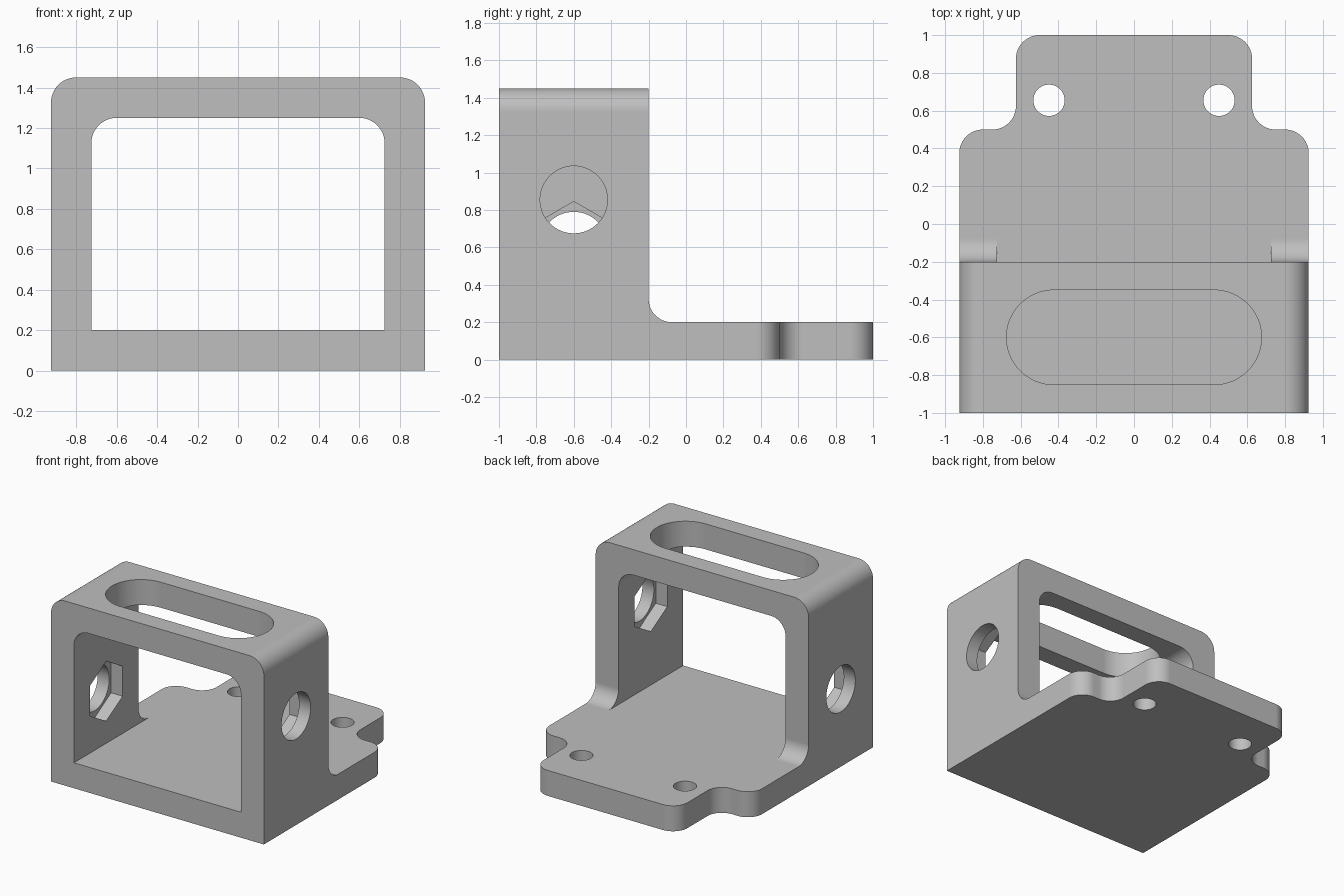
import bpy
import bmesh
from math import sin, cos, pi
from mathutils import Vector

if "Cube" in bpy.data.objects:
    bpy.data.objects.remove(bpy.data.objects["Cube"], do_unlink=True)

# Main sizes
HALF = 0.925      # half width of the bracket
WALL = 0.2        # thickness of walls and plate
R = 0.125         # fillet radius
INNER = HALF - WALL

grey = bpy.data.materials.new("grey_plastic")
grey.use_nodes = True
grey.diffuse_color = (0.52, 0.52, 0.52, 1)
grey.node_tree.nodes["Principled BSDF"].inputs["Base Color"].default_value = (0.52, 0.52, 0.52, 1)


def rounded(corners, steps=12):
    """Outline from (u, v, radius) corners with right angles."""
    out = []
    for i, (u, v, r) in enumerate(corners):
        p = Vector((u, v))
        if not r:
            out.append(p)
            continue
        a = (Vector(corners[i - 1][:2]) - p).normalized()
        b = (Vector(corners[(i + 1) % len(corners)][:2]) - p).normalized()
        c = p + (a + b) * r
        for k in range(steps + 1):
            t = pi / 2 * k / steps
            out.append(c - b * r * cos(t) - a * r * sin(t))
    return out


def ring(u, v, r, n=64):
    """Regular polygon with a corner at the top."""
    return [Vector((u + r * sin(2 * pi * k / n), v + r * cos(2 * pi * k / n))) for k in range(n)]


def prism(name, outline, axis, lo, hi):
    """Extrude an outline along an axis."""
    place = {"x": lambda p, w: (w, p.x, p.y),
             "y": lambda p, w: (p.x, w, p.y),
             "z": lambda p, w: (p.x, p.y, w)}[axis]
    bm = bmesh.new()
    ends = [[bm.verts.new(place(p, w)) for p in outline] for w in (lo, hi)]
    bm.faces.new(ends[0])
    bm.faces.new(ends[1])
    for i in range(len(outline)):
        bm.faces.new((ends[0][i - 1], ends[0][i], ends[1][i], ends[1][i - 1]))
    bmesh.ops.remove_doubles(bm, verts=bm.verts, dist=1e-5)
    bmesh.ops.recalc_face_normals(bm, faces=bm.faces)
    mesh = bpy.data.meshes.new(name)
    bm.to_mesh(mesh)
    bm.free()
    mesh.materials.append(grey)
    obj = bpy.data.objects.new(name, mesh)
    bpy.context.collection.objects.link(obj)
    return obj


def combine(body, tool, operation):
    """Apply a boolean and discard the tool."""
    mod = body.modifiers.new("shape", "BOOLEAN")
    mod.operation = operation
    mod.solver = "EXACT"
    mod.object = tool
    bpy.context.view_layer.objects.active = body
    bpy.ops.object.modifier_apply(modifier=mod.name)
    bpy.data.objects.remove(tool, do_unlink=True)


# L-shaped side profile with the fillet behind the walls
bracket = prism("bracket", rounded([
    (-1, 0, 0), (1.2, 0, 0), (1.2, WALL, 0), (-0.2, WALL, R), (-0.2, 1.45, 0), (-1, 1.45, 0)]),
    "x", -1.1, 1.1)

# Rounded front outline
combine(bracket, prism("front_outline", rounded([
    (-HALF, -0.2, 0), (HALF, -0.2, 0), (HALF, 1.45, R), (-HALF, 1.45, R)]),
    "y", -1.3, 1.3), "INTERSECT")

# Stepped plate outline with the narrow rear tab
half_plan = [(HALF, -1.2, 0), (HALF, 0.5, R), (0.625, 0.5, R), (0.625, 1, R)]
plan = half_plan + [(-u, v, r) for u, v, r in reversed(half_plan)]
combine(bracket, prism("plate_outline", rounded(plan), "z", -0.3, 1.7), "INTERSECT")

# Window through the frame
combine(bracket, prism("window", rounded([
    (-INNER, WALL, 0), (INNER, WALL, 0), (INNER, 1.25, R), (-INNER, 1.25, R)]),
    "y", -1.4, 0.3), "DIFFERENCE")

# Slot in the roof
combine(bracket, prism("roof_slot", rounded([
    (-0.675, -0.85, 0.25), (0.675, -0.85, 0.25), (0.675, -0.35, 0.25), (-0.675, -0.35, 0.25)], 20),
    "z", 1.0, 1.7), "DIFFERENCE")

# Side holes with hexagonal nut pockets on the inside, and tab screw holes
for side, height in ((1, 0.855), (-1, 0.61)):
    combine(bracket, prism("side_hole", ring(-0.6, height, 0.18), "x", side * 0.5, side * 1.2), "DIFFERENCE")
    combine(bracket, prism("nut_pocket", ring(-0.6, height, 0.235, 6), "x",
                           side * 0.5, side * (INNER + 0.1)), "DIFFERENCE")
    combine(bracket, prism("screw_hole", ring(side * 0.45, 0.655, 0.083, 40), "z", -0.2, 0.5), "DIFFERENCE")

# Smooth fillets, flat faces kept flat
bpy.ops.object.select_all(action="DESELECT")
bracket.select_set(True)
bpy.context.view_layer.objects.active = bracket
bpy.ops.object.shade_smooth_by_angle(angle=pi / 6)
weighted = bracket.modifiers.new("even_normals", "WEIGHTED_NORMAL")
weighted.keep_sharp = True
